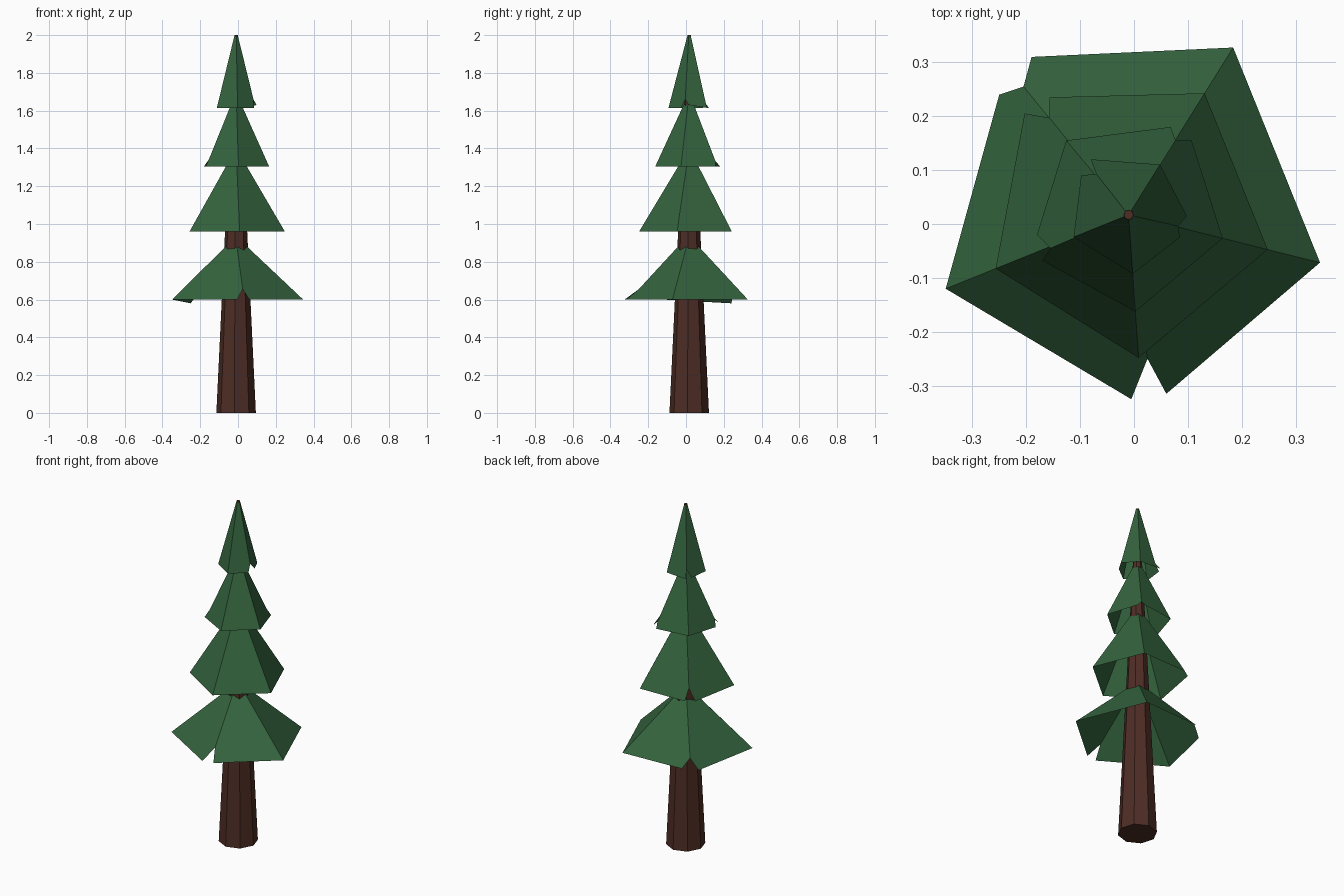
import bpy, bmesh
from math import sin, cos, radians

if "Cube" in bpy.data.objects:
    bpy.data.objects.remove(bpy.data.objects["Cube"])

CX, CY = -0.01, 0.017


def material(name, color):
    m = bpy.data.materials.new(name)
    m.diffuse_color = color
    m.use_nodes = True
    m.node_tree.nodes["Principled BSDF"].inputs["Base Color"].default_value = m.diffuse_color
    return m


GREEN = material("needles", (0.034, 0.125, 0.047, 1))
BROWN = material("bark", (0.075, 0.026, 0.018, 1))


def finish(bm, name, mat):
    me = bpy.data.meshes.new(name)
    bm.to_mesh(me)
    bm.free()
    me.materials.append(mat)
    bpy.context.collection.objects.link(bpy.data.objects.new(name, me))


def ring(bm, n, start, r, z):
    return [bm.verts.new((CX + r * cos(radians(start + 360 * i / n)),
                          CY + r * sin(radians(start + 360 * i / n)), z))
            for i in range(n)]


# Eight-sided tapering trunk running through the whole tree
bm = bmesh.new()
low, high = ring(bm, 8, -5, 0.105, 0), ring(bm, 8, -5, 0.009, 2)
for i in range(8):
    j = (i + 1) % 8
    bm.faces.new((low[i], low[j], high[j], high[i]))
bm.faces.new(low[::-1])
bm.faces.new(high)
finish(bm, "trunk", BROWN)


def skirt(name, r, z, top_r, top_z, splits):
    """Open five-sided skirt; splits maps a corner to (tip before, notch, tip after)."""
    bm = bmesh.new()
    top, bottom = ring(bm, 5, 58, top_r, top_z), ring(bm, 5, 58, r, z)
    torn = {}
    for i, pts in splits.items():
        bm.verts.remove(bottom[i])
        torn[i] = [bm.verts.new(p) for p in pts]
    for i in range(5):
        j = (i + 1) % 5
        start = torn[i][1:] if i in torn else [bottom[i]]
        end = torn[j][:2] if j in torn else [bottom[j]]
        bm.faces.new([top[i]] + start + end + [top[j]])
    finish(bm, name, GREEN)


# Foliage skirts, corners counted anticlockwise from the back right
skirt("foliage_bottom", 0.366, 0.60, 0.058, 0.882, {
    1: [(-0.19, 0.31, 0.60), (-0.205, 0.255, 0.645), (-0.25, 0.24, 0.58)],
    3: [(-0.005, -0.325, 0.60), (0.025, -0.25, 0.655), (0.06, -0.315, 0.60)]})
skirt("foliage_lower", 0.266, 0.96, 0.04, 1.335, {
    1: [(-0.157, 0.235, 0.96), (-0.157, 0.197, 1.02), (-0.203, 0.205, 0.96)]})
skirt("foliage_upper", 0.18, 1.305, 0.03, 1.63, {
    0: [(0.107, 0.155, 1.305), (0.077, 0.155, 1.335), (0.068, 0.18, 1.305)],
    2: [(-0.18, -0.02, 1.305), (-0.155, -0.045, 1.34), (-0.17, -0.068, 1.305)]})
skirt("foliage_top", 0.11, 1.615, 0.009, 1.999, {
    1: [(-0.08, 0.12, 1.615), (-0.07, 0.093, 1.655), (-0.098, 0.09, 1.615)],
    4: [(0.085, -0.025, 1.615), (0.082, -0.004, 1.66), (0.098, 0.015, 1.63)]})
